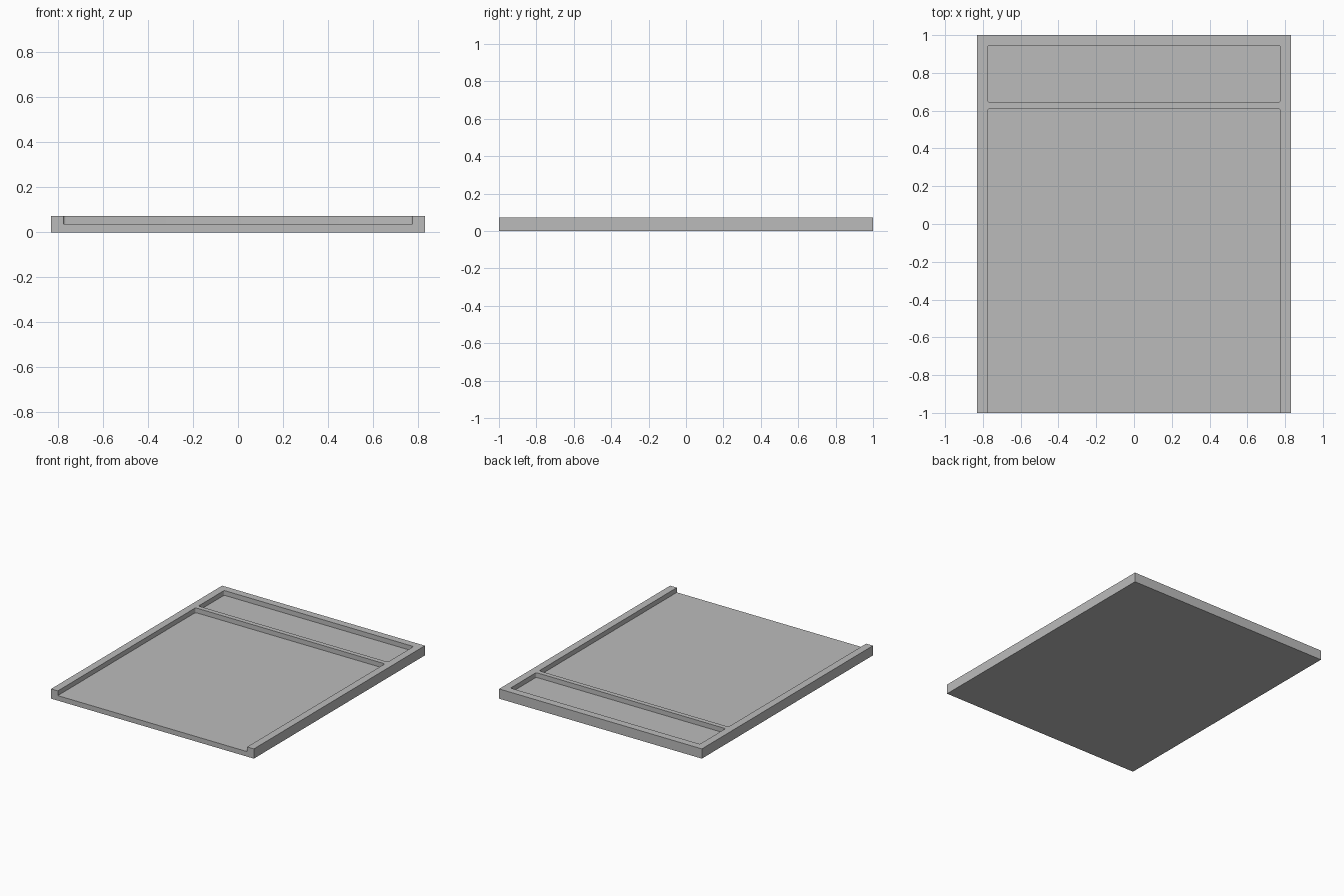
import bpy
import bmesh

if "Cube" in bpy.data.objects:
    bpy.data.objects.remove(bpy.data.objects["Cube"], do_unlink=True)

HALF_WIDTH, HALF_LENGTH, HEIGHT = 0.83, 1.0, 0.072
FLOOR = 0.037
POCKET_HALF_WIDTH = 0.775
CORNER_RADIUS = 0.01

grey = bpy.data.materials.new("plain grey")
grey.use_nodes = True
colour = (0.5, 0.5, 0.5, 1)
grey.diffuse_color = colour
grey.node_tree.nodes["Principled BSDF"].inputs["Base Color"].default_value = colour


def block(name, half_x, y0, y1, z0, z1, radius=0):
    """Box symmetric in x, with optionally rounded upright edges."""
    bm = bmesh.new()
    bmesh.ops.create_cube(bm, size=1)
    for v in bm.verts:
        v.co.x *= 2 * half_x
        v.co.y = y1 if v.co.y > 0 else y0
        v.co.z = z1 if v.co.z > 0 else z0
    if radius:
        upright = [e for e in bm.edges
                   if abs(e.verts[0].co.z - e.verts[1].co.z) > 0.01]
        bmesh.ops.bevel(bm, geom=upright, offset=radius, segments=4,
                        profile=0.5, affect='EDGES')
    mesh = bpy.data.meshes.new(name)
    bm.to_mesh(mesh)
    bm.free()
    mesh.materials.append(grey)
    obj = bpy.data.objects.new(name, mesh)
    bpy.context.collection.objects.link(obj)
    return obj


# Solid slab that becomes the tray
tray = block("tray", HALF_WIDTH, -HALF_LENGTH, HALF_LENGTH, 0, HEIGHT)

# Closed rear pocket, and a main pocket that runs out through the front edge
pockets = {"rear_pocket": (0.645, 0.945),
           "main_pocket": (-HALF_LENGTH - 0.1, 0.61)}
bpy.context.view_layer.objects.active = tray
for name, (y0, y1) in pockets.items():
    cutter = block(name, POCKET_HALF_WIDTH, y0, y1, FLOOR, HEIGHT + 0.1,
                   CORNER_RADIUS)
    cutter.hide_render = True
    cut = tray.modifiers.new(name, 'BOOLEAN')
    cut.operation = 'DIFFERENCE'
    cut.solver = 'EXACT'
    cut.object = cutter
    bpy.ops.object.modifier_apply(modifier=cut.name)
    bpy.data.objects.remove(cutter, do_unlink=True)

# Smooth only the small pocket corners
bpy.ops.object.select_all(action='DESELECT')
tray.select_set(True)
bpy.ops.object.shade_smooth_by_angle()
